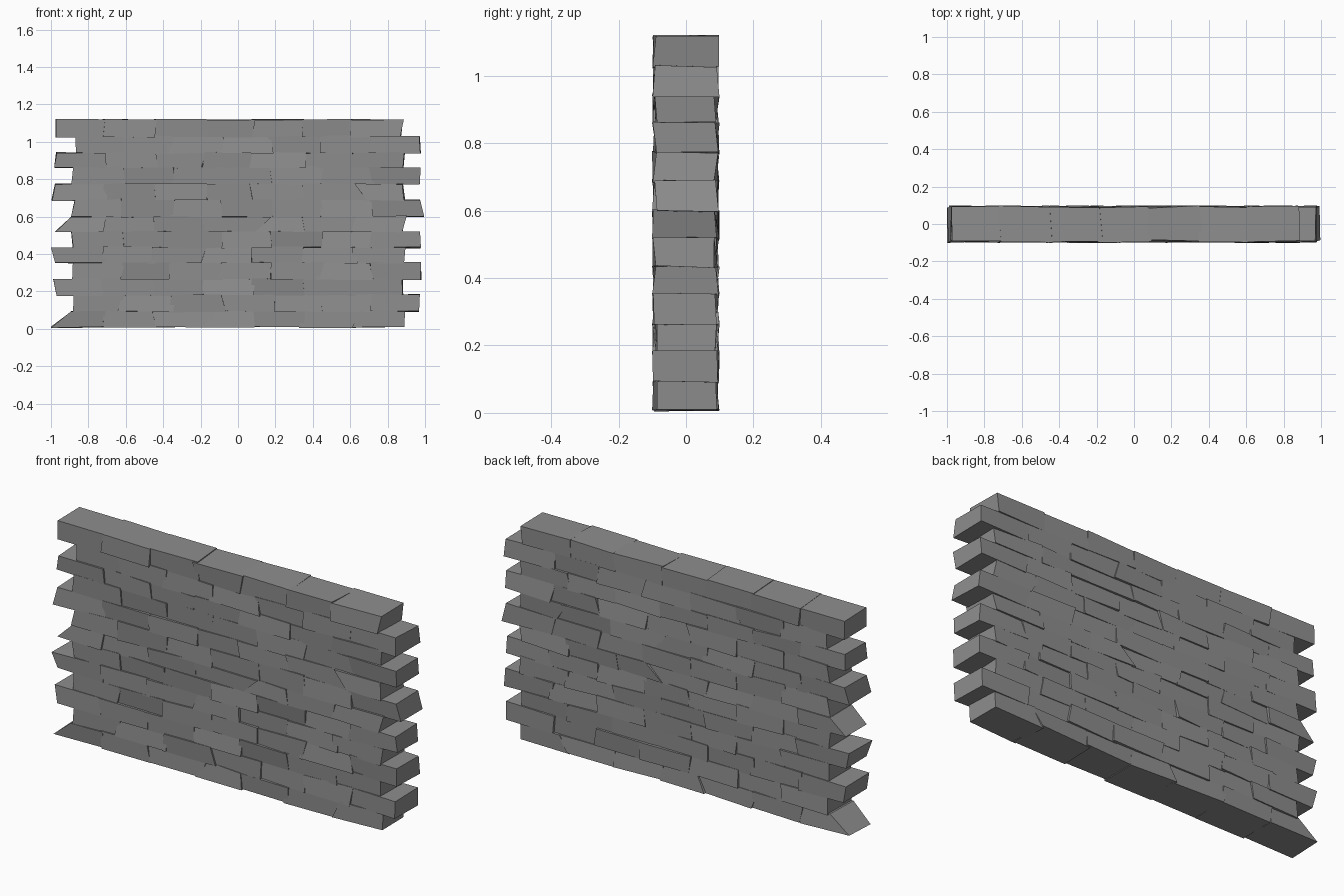
import bpy, bmesh, random
from mathutils import Vector

if "Cube" in bpy.data.objects:
    bpy.data.objects.remove(bpy.data.objects["Cube"])

random.seed(7)

# Dark grey stone
stone = bpy.data.materials.new("dark_stone")
stone.diffuse_color = (0.27, 0.27, 0.27, 1)
stone.use_nodes = True
stone.node_tree.nodes["Principled BSDF"].inputs["Base Color"].default_value = stone.diffuse_color

# Course boundaries in z, and (bottom, top) x of each course's end faces
LEVELS = [0.01, 0.093, 0.18, 0.265, 0.352, 0.435, 0.52,
          0.60, 0.69, 0.773, 0.862, 0.94, 1.027, 1.118]
LEFT = [(-1.0, -.89), (-.88, -.88), (-.97, -.99), (-.89, -.88), (-.98, -1.0),
        (-.88, -.89), (-.98, -.89), (-.89, -.87), (-.995, -.98), (-.89, -.88),
        (-.98, -.97), (-.87, -.87), (-.975, -.975)]
RIGHT = [(.885, .89), (.97, .97), (.88, .88), (.98, .98), (.89, .895),
         (.98, .97), (.88, .90), (.995, .975), (.89, .88), (.975, .975),
         (.885, .89), (.975, .97), (.87, .885)]
COUNT = 7
STEP = 0.266
# Strongly slanted joints: (course, joint) -> (bottom, top) x shift
SLANT = {(0, 3): (0.015, 0.065), (0, 6): (0, 0.045), (6, 4): (-0.005, 0.08),
         (8, 4): (0.01, -0.02), (8, 6): (0.08, 0.02)}


def jitter(a):
    return random.uniform(-a, a)


def add_brick(bm, left, right, z0, z1, end_l, end_r):
    """Eight loosely placed corners joined into a rough block that overlaps its neighbours."""
    grid = {}
    for k, z in enumerate((z0 - 0.002, z1 + 0.002)):
        for j, y in enumerate((-0.092, 0.091)):
            for i, x in enumerate((left[k], right[k])):
                is_end = (end_l, end_r)[i]
                lap = 0 if is_end else (-0.006, 0.006)[i]
                p = Vector((x + lap + jitter(0.004 if is_end else 0.011),
                            y + jitter(0.009), z + jitter(0.004)))
                p.x = max(-1.0, min(1.0, p.x))
                p.z = max(0.0, min(1.122, p.z))
                grid[i, j, k] = bm.verts.new(p)
    v = lambda *keys: bm.faces.new([grid[key] for key in keys])
    for k in (0, 1):
        v((0, 0, k), (1, 0, k), (1, 1, k), (0, 1, k))
        v((k, 0, 0), (k, 1, 0), (k, 1, 1), (k, 0, 1))
        v((0, k, 0), (1, k, 0), (1, k, 1), (0, k, 1))


# Thirteen running-bond courses of seven uneven bricks
for row in range(len(LEVELS) - 1):
    bm = bmesh.new()
    start = -0.98 if row % 2 == 0 else -0.886
    joints = [LEFT[row]]
    for n in range(1, COUNT):
        x = start + n * STEP
        b, t = SLANT.get((row, n), (jitter(0.01), jitter(0.01)))
        joints.append((x + b, x + t))
    joints.append(RIGHT[row])
    for n in range(COUNT):
        add_brick(bm, joints[n], joints[n + 1], LEVELS[row], LEVELS[row + 1],
                  n == 0, n == COUNT - 1)
    bmesh.ops.recalc_face_normals(bm, faces=bm.faces)
    mesh = bpy.data.meshes.new(f"brick_course_{row + 1}")
    bm.to_mesh(mesh)
    bm.free()
    mesh.materials.append(stone)
    bpy.context.collection.objects.link(bpy.data.objects.new(mesh.name, mesh))
